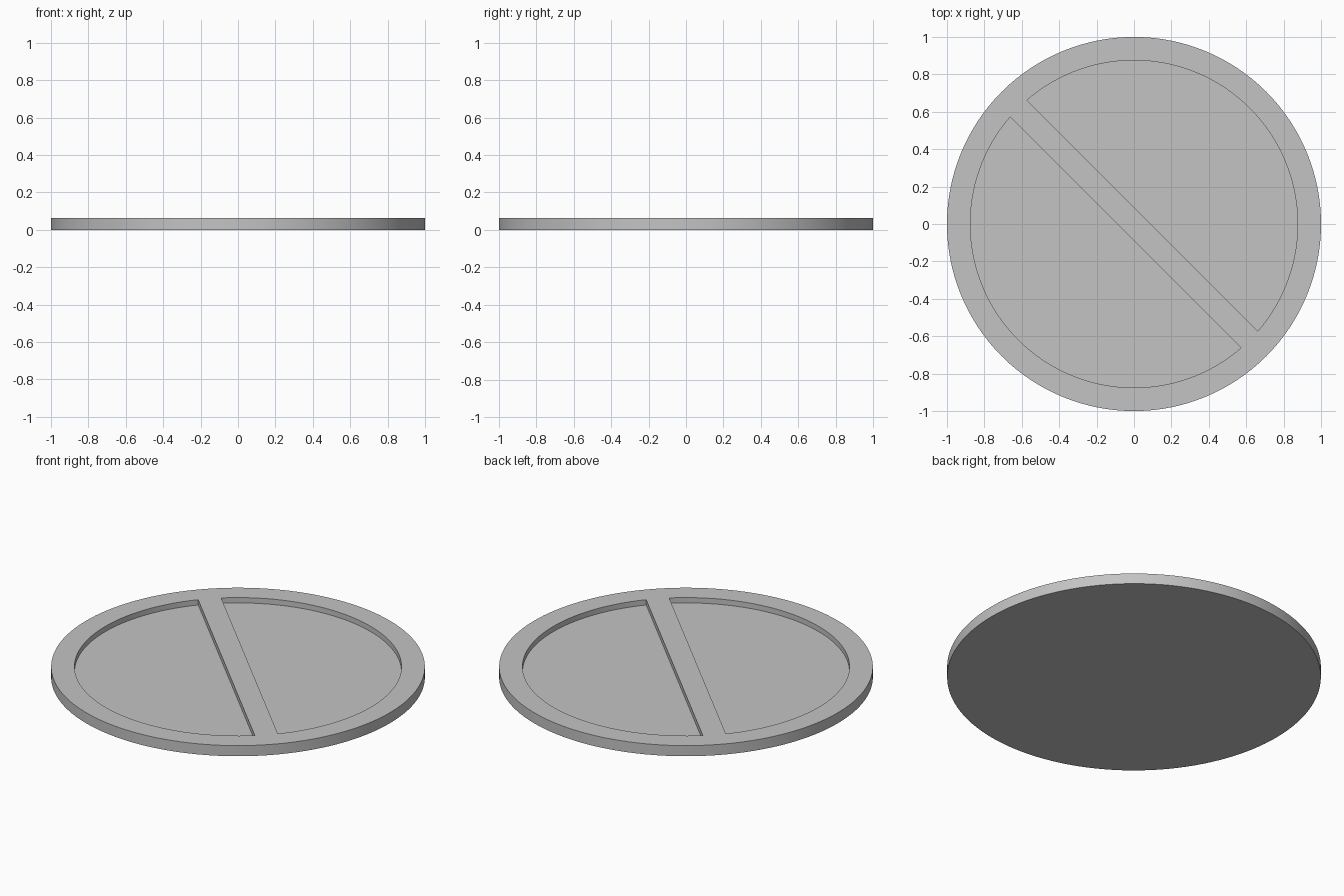
import bpy, bmesh, math

RADIUS, HEIGHT = 1.0, 0.0625
POCKET_RADIUS, FLOOR = 0.875, 0.031
BAR_HALF = 0.0625

cube = bpy.data.objects.get("Cube")
if cube:
    bpy.data.objects.remove(cube, do_unlink=True)

# One plain grey
grey = bpy.data.materials.new("plain_grey")
grey.use_nodes = True
colour = (0.55, 0.55, 0.55, 1)
grey.diffuse_color = colour
grey.node_tree.nodes["Principled BSDF"].inputs["Base Color"].default_value = colour


def prism(name, outline, bottom, top):
    """Extrude a counter-clockwise outline between two heights."""
    bm = bmesh.new()
    base = bm.faces.new([bm.verts.new((x, y, bottom)) for x, y in outline])
    grown = bmesh.ops.extrude_face_region(bm, geom=[base], use_keep_orig=True)
    verts = [v for v in grown["geom"] if isinstance(v, bmesh.types.BMVert)]
    bmesh.ops.translate(bm, vec=(0, 0, top - bottom), verts=verts)
    bmesh.ops.recalc_face_normals(bm, faces=bm.faces)
    mesh = bpy.data.meshes.new(name)
    bm.to_mesh(mesh)
    bm.free()
    mesh.materials.append(grey)
    obj = bpy.data.objects.new(name, mesh)
    bpy.context.collection.objects.link(obj)
    return obj


def arc(radius, start, end, steps):
    angles = [start + (end - start) * i / steps for i in range(steps + 1)]
    return [(radius * math.cos(a), radius * math.sin(a)) for a in angles]


# Round plate
disc = prism("round_plate", arc(RADIUS, 0, math.tau, 128)[:-1], 0, HEIGHT)

# Two sunken pockets, leaving the rim and the diagonal bar standing
spread = math.acos(BAR_HALF / POCKET_RADIUS)
cutters = []
for side, middle in (("back", math.pi / 4), ("front", math.pi * 5 / 4)):
    outline = arc(POCKET_RADIUS, middle - spread, middle + spread, 64)
    cutter = prism(side + "_pocket_cutter", outline, FLOOR, HEIGHT * 2)
    cutter.hide_render = True
    cutters.append(cutter)
    cut = disc.modifiers.new(side + "_pocket", "BOOLEAN")
    cut.operation = "DIFFERENCE"
    cut.solver = "EXACT"
    cut.object = cutter

# Apply the cuts, then smooth the round walls
bpy.ops.object.select_all(action="DESELECT")
disc.select_set(True)
bpy.context.view_layer.objects.active = disc
for name in [m.name for m in disc.modifiers]:
    bpy.ops.object.modifier_apply(modifier=name)
for cutter in cutters:
    bpy.data.objects.remove(cutter, do_unlink=True)
bpy.ops.object.shade_smooth_by_angle(angle=math.radians(30))
